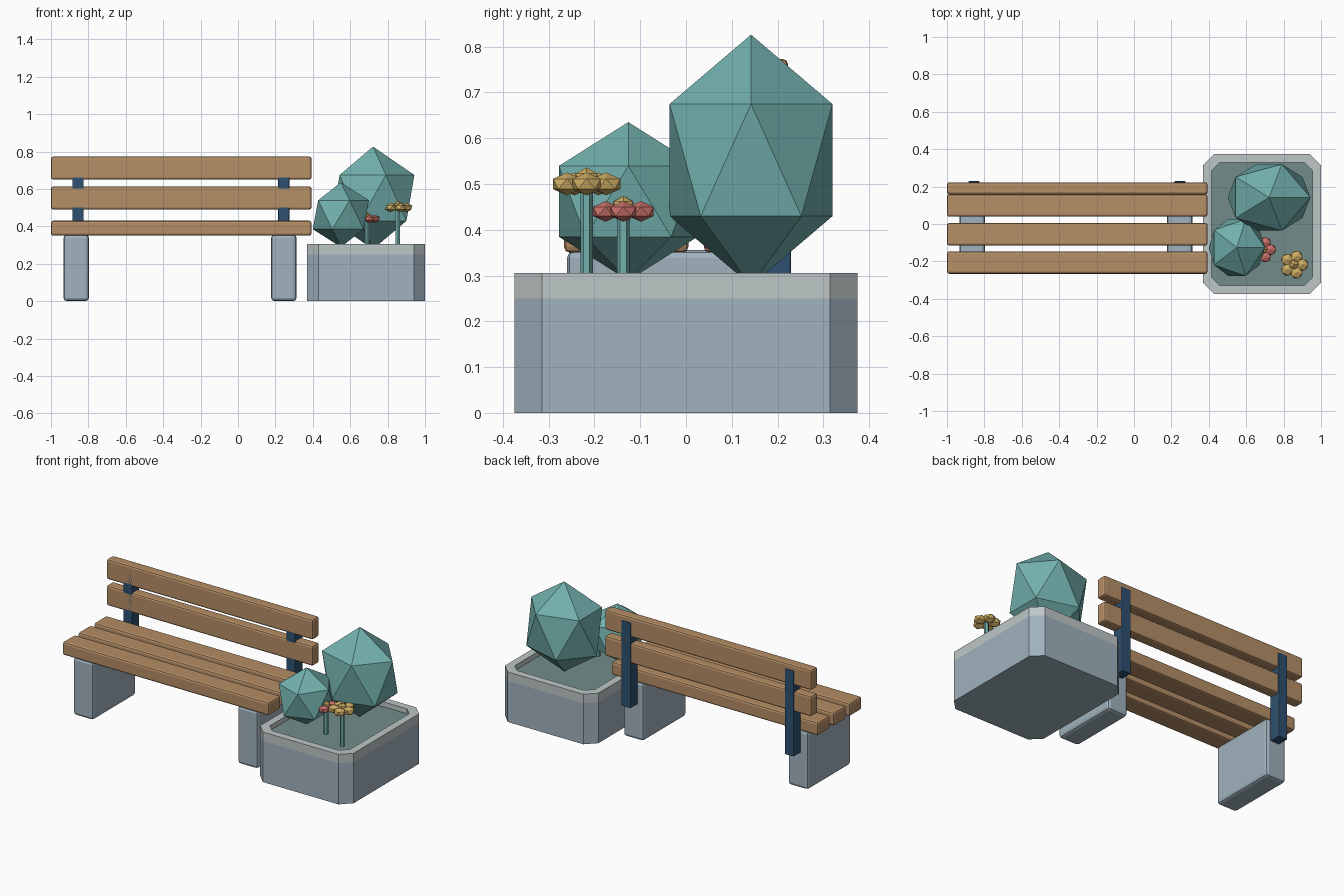
import bpy, bmesh, math

if "Cube" in bpy.data.objects:
    bpy.data.objects.remove(bpy.data.objects["Cube"])

def srgb(r, g, b):
    f = lambda c: c / 12.92 if c <= 0.04045 else ((c + 0.055) / 1.055) ** 2.4
    return (f(r / 255), f(g / 255), f(b / 255), 1)

def material(name, *rgb):
    m = bpy.data.materials.new(name)
    m.diffuse_color = srgb(*rgb)
    m.use_nodes = True
    m.node_tree.nodes["Principled BSDF"].inputs["Base Color"].default_value = m.diffuse_color
    return m

WOOD = material("warm wood", 181, 142, 102)
CONCRETE = material("blue grey concrete", 160, 178, 190)
RIM = material("pale rim", 190, 198, 198)
SOIL = material("dull teal soil", 114, 140, 138)
METAL = material("dark blue metal", 46, 80, 112)
LEAF = material("teal leaf", 114, 176, 173)
GOLD = material("gold petal", 208, 174, 100)
RED = material("red petal", 204, 114, 106)

def finish(bm, name, mat):
    bmesh.ops.recalc_face_normals(bm, faces=bm.faces)
    me = bpy.data.meshes.new(name)
    bm.to_mesh(me)
    bm.free()
    me.materials.append(mat)
    ob = bpy.data.objects.new(name, me)
    bpy.context.scene.collection.objects.link(ob)
    return ob

def box(name, mat, x, y, z, bevel=0.0):
    """Box from (min, max) ranges with a small chamfer."""
    bm = bmesh.new()
    bmesh.ops.create_cube(bm, size=1)
    for v in bm.verts:
        v.co = [(r[0] + r[1]) / 2 + c * (r[1] - r[0]) for c, r in zip(v.co, (x, y, z))]
    ob = finish(bm, name, mat)
    if bevel:
        m = ob.modifiers.new("bevel", "BEVEL")
        m.width, m.segments = bevel, 2
    return ob

def add_ball(bm, centre, radii):
    """Icosahedron stretched to three radii."""
    for v in bmesh.ops.create_icosphere(bm, subdivisions=1, radius=1)["verts"]:
        v.co = [c + p * r for c, p, r in zip(centre, v.co, radii)]

# Planter outline: rectangle with cut corners
PX, PY = 0.685, 0.0
def octagon(hx, hy, cut, z):
    pts = [(hx, -hy + cut), (hx, hy - cut), (hx - cut, hy), (-hx + cut, hy),
           (-hx, hy - cut), (-hx, -hy + cut), (-hx + cut, -hy), (hx - cut, -hy)]
    return [(PX + a, PY + b, z) for a, b in pts]

def loft(name, mat, loops, cap_start=False, cap_end=False):
    bm = bmesh.new()
    rings = [[bm.verts.new(p) for p in loop] for loop in loops]
    for a, b in zip(rings, rings[1:]):
        for i in range(8):
            j = (i + 1) % 8
            bm.faces.new((a[i], a[j], b[j], b[i]))
    if cap_start:
        bm.faces.new(rings[0][::-1])
    if cap_end:
        bm.faces.new(rings[-1])
    return finish(bm, name, mat)

# Seat slats
for i, y in enumerate((-0.206, -0.055, 0.099)):
    box(f"seat_slat_{i + 1}", WOOD, (-1, 0.393), (y - 0.06, y + 0.06), (0.35, 0.43), 0.012)

# Backrest slats
for i, z in enumerate((0.49, 0.65)):
    box(f"back_slat_{i + 1}", WOOD, (-1, 0.393), (0.158, 0.223), (z, z + 0.123), 0.012)

# Concrete legs and metal back posts
for side, x in (("left", -0.865), ("right", 0.245)):
    box(f"{side}_leg", CONCRETE, (x - 0.068, x + 0.068), (-0.26, 0.16), (0, 0.356), 0.018)
    box(f"{side}_back_post", METAL, (x - 0.02, x + 0.04) if x < 0 else (x - 0.03, x + 0.03),
        (0.158, 0.229), (0.22, 0.74), 0.004)

# Planter: body, lighter hollow rim and soil
loft("planter_body", CONCRETE,
     [octagon(0.315, 0.375, 0.06, 0), octagon(0.315, 0.375, 0.06, 0.25)], True, True)
loft("planter_rim", RIM,
     [octagon(0.315, 0.375, 0.06, 0.25), octagon(0.315, 0.375, 0.06, 0.305),
      octagon(0.27, 0.33, 0.045, 0.305), octagon(0.27, 0.33, 0.045, 0.25)])
loft("soil", SOIL,
     [octagon(0.27, 0.33, 0.045, 0.252), octagon(0.27, 0.33, 0.045, 0.275)], False, True)

# Faceted bushes
for name, c, r in (("large_bush", (0.722, 0.142, 0.552), (0.247, 0.209, 0.274)),
                   ("small_bush", (0.550, -0.126, 0.462), (0.168, 0.178, 0.173))):
    bm = bmesh.new()
    add_ball(bm, c, r)
    finish(bm, name, LEAF)

# Flowers: stem, five petals and a gold centre
def flower(name, x, y, z, s, mat):
    bm = bmesh.new()
    bmesh.ops.create_cone(bm, cap_ends=True, segments=6, radius1=0.0135, radius2=0.0135,
                          depth=z - 0.26)
    bmesh.ops.translate(bm, verts=bm.verts, vec=(x, y, (z + 0.26) / 2))
    finish(bm, name + "_stem", LEAF)
    bm = bmesh.new()
    for i in range(5):
        a = math.tau * i / 5
        add_ball(bm, (x + 0.045 * s * math.cos(a), y + 0.045 * s * math.sin(a), z),
                 (0.036 * s, 0.036 * s, 0.025 * s))
    finish(bm, name + "_petals", mat)
    bm = bmesh.new()
    add_ball(bm, (x, y, z + 0.012), (0.028 * s, 0.028 * s, 0.024 * s))
    finish(bm, name + "_centre", GOLD)

flower("gold_flower", 0.855, -0.217, 0.50, 1.0, GOLD)
flower("red_flower", 0.69, -0.137, 0.44, 0.9, RED)
